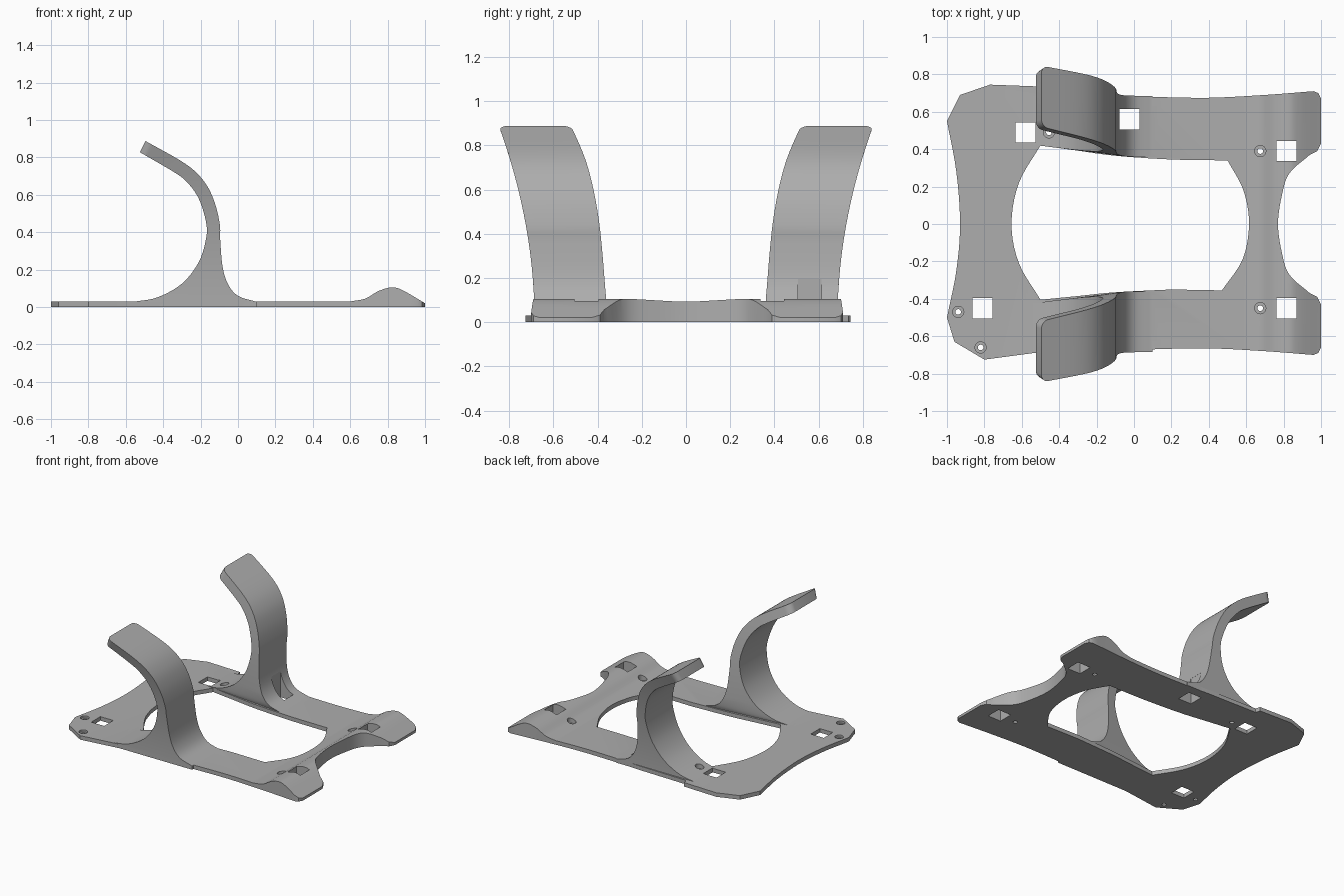
import bpy, bmesh
from mathutils import Vector

if "Cube" in bpy.data.objects:
    bpy.data.objects.remove(bpy.data.objects["Cube"])

grey = bpy.data.materials.new("plain grey")
grey.use_nodes = True
GREY = (0.42, 0.42, 0.42, 1)
grey.diffuse_color = GREY
grey.node_tree.nodes["Principled BSDF"].inputs["Base Color"].default_value = GREY


def smooth(pts, n=5):
    """Catmull-Rom curve through the given 2D points."""
    p = [Vector(q) for q in pts]
    p = [2 * p[0] - p[1]] + p + [2 * p[-1] - p[-2]]
    out = []
    for a, b, c, d in zip(p, p[1:], p[2:], p[3:]):
        for i in range(n):
            t = i / n
            out.append(0.5 * (2 * b + (c - a) * t + (2 * a - 5 * b + 4 * c - d) * t * t
                              + (3 * b - a - 3 * c + d) * t ** 3))
    return out + [p[-2]]


def finish(bm, name):
    bmesh.ops.recalc_face_normals(bm, faces=bm.faces)
    me = bpy.data.meshes.new(name)
    bm.to_mesh(me)
    bm.free()
    me.materials.append(grey)
    ob = bpy.data.objects.new(name, me)
    bpy.context.collection.objects.link(ob)
    return ob


def prism(name, pts, lo, hi, side=False):
    """Extrude an outline along z, or a side profile along y."""
    bm = bmesh.new()
    place = (lambda p, h: (p[0], h, p[1])) if side else (lambda p, h: (p[0], p[1], h))
    face = bm.faces.new([bm.verts.new(place(p, lo)) for p in pts])
    new = bmesh.ops.extrude_face_region(bm, geom=[face])["geom"]
    shift = Vector(place((0, 0), hi - lo))
    bmesh.ops.translate(bm, vec=shift, verts=[v for v in new if isinstance(v, bmesh.types.BMVert)])
    return finish(bm, name)


def cylinder(name, x, y, r, lo, hi):
    bm = bmesh.new()
    bmesh.ops.create_cone(bm, cap_ends=True, segments=24, radius1=r, radius2=r, depth=hi - lo)
    bmesh.ops.translate(bm, vec=(x, y, (lo + hi) / 2), verts=bm.verts)
    return finish(bm, name)


def combine(ob, other, operation):
    """Apply a boolean and drop the helper."""
    mod = ob.modifiers.new("cut", "BOOLEAN")
    mod.operation, mod.object, mod.solver = operation, other, "EXACT"
    deps = bpy.context.evaluated_depsgraph_get()
    me = bpy.data.meshes.new_from_object(ob.evaluated_get(deps))
    ob.modifiers.clear()
    ob.data = me
    bpy.data.objects.remove(other)


# Base plate: side profile with raised ridge, trimmed to the plan outline
ridge = smooth([(0.6, 0.03), (0.68, 0.045), (0.75, 0.085), (0.82, 0.105), (0.88, 0.09), (1, 0.02)])
bracket = prism("bracket", [(-1.1, 0), (-1.1, 0.03)] + ridge + [(1.0, 0)], -1, 1, side=True)

right_end = [(0.94, 0.37), (0.83, 0.27), (0.79, 0.15), (0.77, 0)]
notch = smooth(right_end + [(x, -y) for x, y in right_end[-2::-1]])
outline = (smooth([(-1, -0.5), (-0.95, -0.25), (-0.93, 0), (-0.95, 0.28), (-1, 0.55)])
           + [(-0.93, 0.69), (-0.77, 0.745), (-0.5, 0.735), (-0.49, 0.7)]
           + smooth([(-0.1, 0.69), (0.1, 0.68), (0.4, 0.675), (0.7, 0.69), (0.96, 0.71)])
           + [(0.985, 0.7), (1, 0.67), (1, 0.43), (0.98, 0.39)] + notch
           + [(0.98, -0.39), (1, -0.43), (1, -0.66), (0.985, -0.69)]
           + smooth([(0.96, -0.7), (0.7, -0.68), (0.4, -0.665), (0.1, -0.67), (-0.1, -0.68)])
           + [(-0.5, -0.685), (-0.8, -0.725), (-0.96, -0.63)])
combine(bracket, prism("outline_cutter", outline, -0.5, 0.5), "INTERSECT")

# Central opening with a curved edge at each end
opening = (smooth([(-0.5, -0.405), (-0.615, -0.21), (-0.655, 0), (-0.615, 0.22), (-0.5, 0.42)])
           + smooth([(-0.3, 0.392), (-0.1, 0.365), (0.2, 0.345), (0.5, 0.34)])
           + smooth([(0.5, 0.34), (0.585, 0.18), (0.615, 0), (0.58, -0.19), (0.47, -0.355)])[1:]
           + smooth([(0.2, -0.35), (-0.1, -0.365), (-0.3, -0.385)]))
combine(bracket, prism("opening_cutter", opening, -0.5, 0.5), "DIFFERENCE")

# Curved arms, lofted between the concave and convex sides and flaring outwards
concave = smooth([(-0.56, 0.028), (-0.43, 0.052), (-0.3, 0.125), (-0.21, 0.24), (-0.17, 0.37),
                  (-0.172, 0.46), (-0.21, 0.58), (-0.27, 0.665), (-0.34, 0.72), (-0.525, 0.828)])
convex = smooth([(0.1, 0.028), (0.0, 0.06), (-0.055, 0.125), (-0.083, 0.22), (-0.095, 0.36),
                 (-0.097, 0.44), (-0.125, 0.56), (-0.18, 0.67), (-0.28, 0.765), (-0.495, 0.888)])


def arm(name, side):
    bm = bmesh.new()
    rings = []
    for a, b in zip([(-0.56, 0)] + concave, [(0.1, 0)] + convex):
        ring = []
        for (x, z), inner in ((a, True), (b, True), (b, False), (a, False)):
            y_in = 0.36 - 0.13 * min(0, x + 0.05) + 0.13 * z * z
            y_out = 0.685 + 0.205 * z * z
            ring.append(bm.verts.new((x, side * (y_in if inner else y_out), z)))
        rings.append(ring)
    for r, s in zip(rings, rings[1:]):
        for i in range(4):
            j = (i + 1) % 4
            bm.faces.new((r[i], r[j], s[j], s[i]))
    bm.faces.new(rings[0])
    bm.faces.new(rings[-1])
    # Round the two tip corners
    tip = rings[-1]
    edges = [bm.edges.get((tip[0], tip[1])), bm.edges.get((tip[2], tip[3]))]
    bmesh.ops.bevel(bm, geom=edges, offset=0.04, segments=5, profile=0.5, affect="EDGES",
                    clamp_overlap=False)
    bmesh.ops.triangulate(bm, faces=bm.faces)
    return finish(bm, name)


for side_name, side in (("left", 1), ("right", -1)):
    combine(bracket, arm(side_name + "_arm", side), "UNION")

# Square slots
for x, y in ((-0.58, 0.49), (-0.025, 0.56), (0.815, 0.39), (-0.81, -0.45), (0.815, -0.45)):
    h = 0.054
    square = [(x - h, y - h), (x + h, y - h), (x + h, y + h), (x - h, y + h)]
    combine(bracket, prism("slot_cutter", square, -0.1, 0.195), "DIFFERENCE")

# Counterbored screw holes
for x, y in ((-0.455, 0.49), (0.675, 0.39), (0.675, -0.45), (-0.94, -0.47), (-0.82, -0.66)):
    combine(bracket, cylinder("bore_cutter", x, y, 0.03, 0.015, 0.12), "DIFFERENCE")
    combine(bracket, cylinder("hole_cutter", x, y, 0.015, -0.1, 0.1), "DIFFERENCE")

bpy.ops.object.select_all(action="DESELECT")
bracket.select_set(True)
bpy.context.view_layer.objects.active = bracket
bpy.ops.object.shade_smooth_by_angle(angle=0.5)
